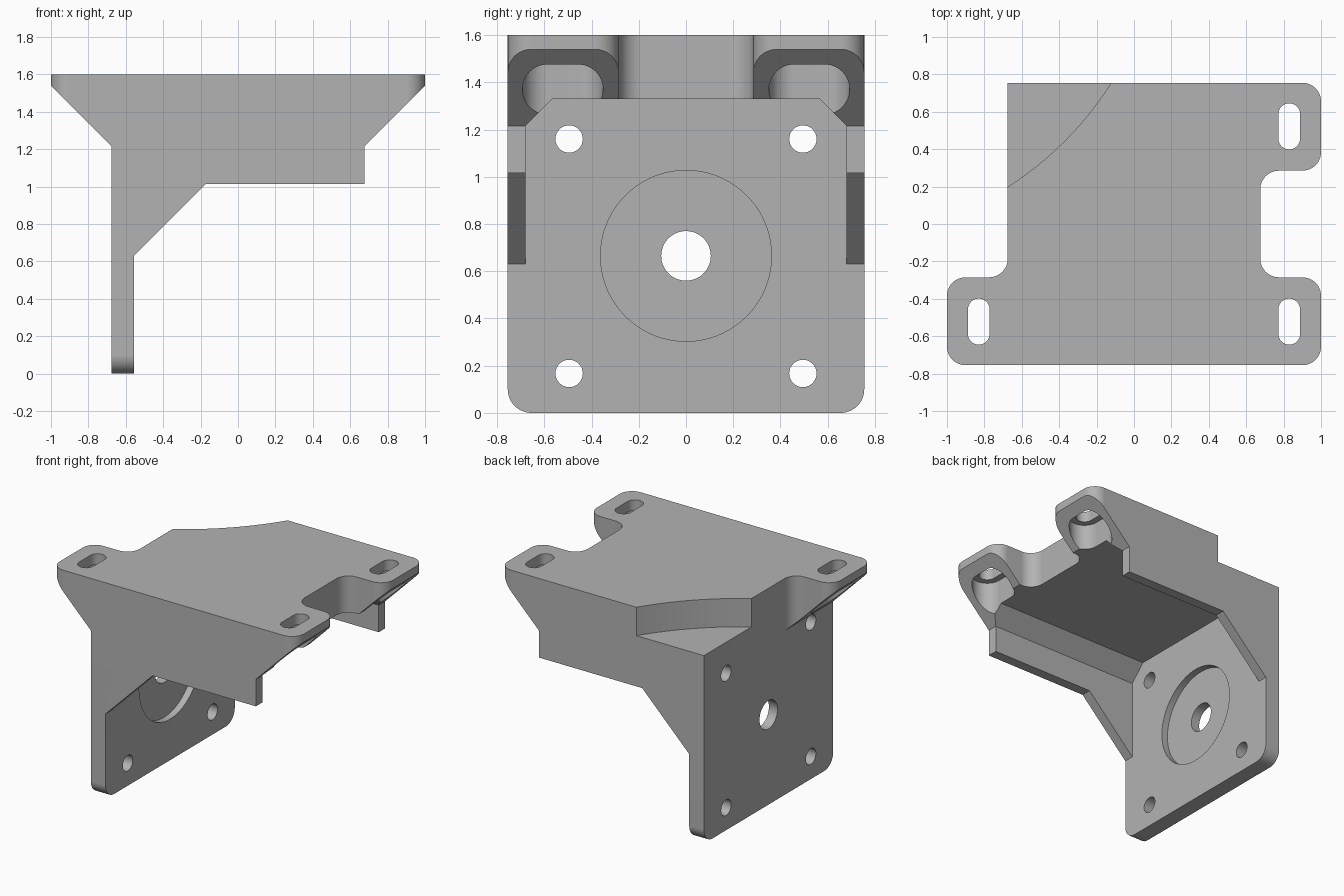
import bpy, bmesh, math
from mathutils import Vector

if "Cube" in bpy.data.objects:
    bpy.data.objects.remove(bpy.data.objects["Cube"], do_unlink=True)

# Material
grey = bpy.data.materials.new("plain grey")
grey.use_nodes = True
colour = (0.45, 0.45, 0.45, 1)
grey.diffuse_color = colour
grey.node_tree.nodes["Principled BSDF"].inputs["Base Color"].default_value = colour


def rounded(corners, steps=12):
    """Outline from (u, v, radius) corners, each replaced by a tangent arc."""
    out = []
    for i, (u, v, r) in enumerate(corners):
        p = Vector((u, v))
        if r == 0:
            out.append(p)
            continue
        a = (Vector(corners[i - 1][:2]) - p).normalized()
        b = (Vector(corners[(i + 1) % len(corners)][:2]) - p).normalized()
        half = a.angle(b) / 2
        centre = p + (a + b).normalized() * r / math.sin(half)
        start = p + a * r / math.tan(half) - centre
        end = p + b * r / math.tan(half) - centre
        sweep = start.angle_signed(end)
        for k in range(steps + 1):
            t = -sweep * k / steps
            c, s = math.cos(t), math.sin(t)
            out.append(centre + Vector((c * start.x - s * start.y, s * start.x + c * start.y)))
    return [p for i, p in enumerate(out) if (p - out[i - 1]).length > 1e-4]


def circle(u, v, r, n=48):
    return [(u + r * math.cos(math.tau * k / n), v + r * math.sin(math.tau * k / n))
            for k in range(n)]


def prism(name, outline, axis, lo, hi):
    """Extrude a 2D outline along x (yz outline), y (xz) or z (xy)."""
    place = {"x": lambda u, v, w: (w, u, v),
             "y": lambda u, v, w: (u, w, v),
             "z": lambda u, v, w: (u, v, w)}[axis]
    bm = bmesh.new()
    rings = [[bm.verts.new(place(p[0], p[1], w)) for p in outline] for w in (lo, hi)]
    n = len(outline)
    for ring in rings:
        bm.faces.new(ring)
    for i in range(n):
        j = (i + 1) % n
        bm.faces.new((rings[0][i], rings[0][j], rings[1][j], rings[1][i]))
    bmesh.ops.recalc_face_normals(bm, faces=bm.faces)
    mesh = bpy.data.meshes.new(name)
    bm.to_mesh(mesh)
    bm.free()
    mesh.materials.append(grey)
    obj = bpy.data.objects.new(name, mesh)
    bpy.context.collection.objects.link(obj)
    return obj


def combine(body, tool, operation="DIFFERENCE"):
    mod = body.modifiers.new(tool.name, "BOOLEAN")
    mod.operation, mod.object, mod.solver = operation, tool, "EXACT"
    bpy.context.view_layer.objects.active = body
    bpy.ops.object.modifier_apply(modifier=mod.name)
    bpy.data.objects.remove(tool, do_unlink=True)


# Main dimensions
side, wall_in, plate_out, plate_in = 0.755, 0.68, -0.675, -0.555
top, ear, round_r = 1.6, 0.285, 0.1

# Bracket silhouette seen from the front
bracket = prism("motor_bracket", [
    (plate_out, 0), (plate_in, 0), (plate_in, 0.63), (-0.17, 1.015),
    (0.675, 1.015), (0.675, 1.215), (1.04, 1.58), (1.04, top),
    (-1.04, top), (-1.04, 1.58), (plate_out, 1.215)], "y", -0.8, 0.8)

# Plan outline with three mounting ears
plan = rounded([
    (-1, -side, round_r), (1, -side, round_r), (1, -ear, round_r),
    (0.675, -ear, round_r), (0.675, ear, round_r), (1, ear, round_r),
    (1, side, round_r), (plate_out, side, 0), (plate_out, -ear, round_r),
    (-1, -ear, round_r)])
combine(bracket, prism("plan", plan, "z", -0.2, 1.8), "INTERSECT")

# Rounded lower corners of the upright plate
end = rounded([(-side, 0, round_r), (side, 0, round_r), (side, 1.8, 0), (-side, 1.8, 0)])
combine(bracket, prism("end_outline", end, "x", -1.2, 1.2), "INTERSECT")

# Motor cavity with chamfered roof corners
cavity = [(-wall_in, -0.2), (wall_in, -0.2), (wall_in, 1.215), (0.565, 1.33),
          (-0.565, 1.33), (-wall_in, 1.215)]
combine(bracket, prism("cavity", cavity, "x", plate_in, 1.2))

# Shaft hole, pilot recess and four screw holes
combine(bracket, prism("recess", circle(0, 0.665, 0.362, 72), "x", -0.605, -0.4))
combine(bracket, prism("shaft_hole", circle(0, 0.665, 0.105), "x", -0.8, -0.4))
for y in (-0.495, 0.495):
    for z in (0.167, 1.16):
        combine(bracket, prism("screw_hole", circle(y, z, 0.058, 32), "x", -0.8, -0.4))


# Slotted ears with wider pockets below
def slot(x, y, r, lo, hi):
    h = 0.065 + r
    pts = rounded([(x - r, y - h, r), (x + r, y - h, r), (x + r, y + h, r), (x - r, y + h, r)])
    combine(bracket, prism("slot", pts, "z", lo, hi))


for x, y in ((-0.83, -0.522), (0.83, -0.522), (0.83, 0.522)):
    slot(x, y, 0.058, 1.1, 1.8)
    slot(x, y, 0.106, 1.1, 1.52)

# Shallow curved step in the back corner
combine(bracket, prism("corner_step", circle(-1.645, 1.715, 1.8, 160), "z", 1.39, 1.8))

# Crisp edges, smooth rounds
bpy.ops.object.select_all(action="DESELECT")
bracket.select_set(True)
bpy.context.view_layer.objects.active = bracket
bpy.ops.object.shade_smooth_by_angle(angle=math.radians(30))
weighted = bracket.modifiers.new("weighted_normals", "WEIGHTED_NORMAL")
weighted.keep_sharp = True
